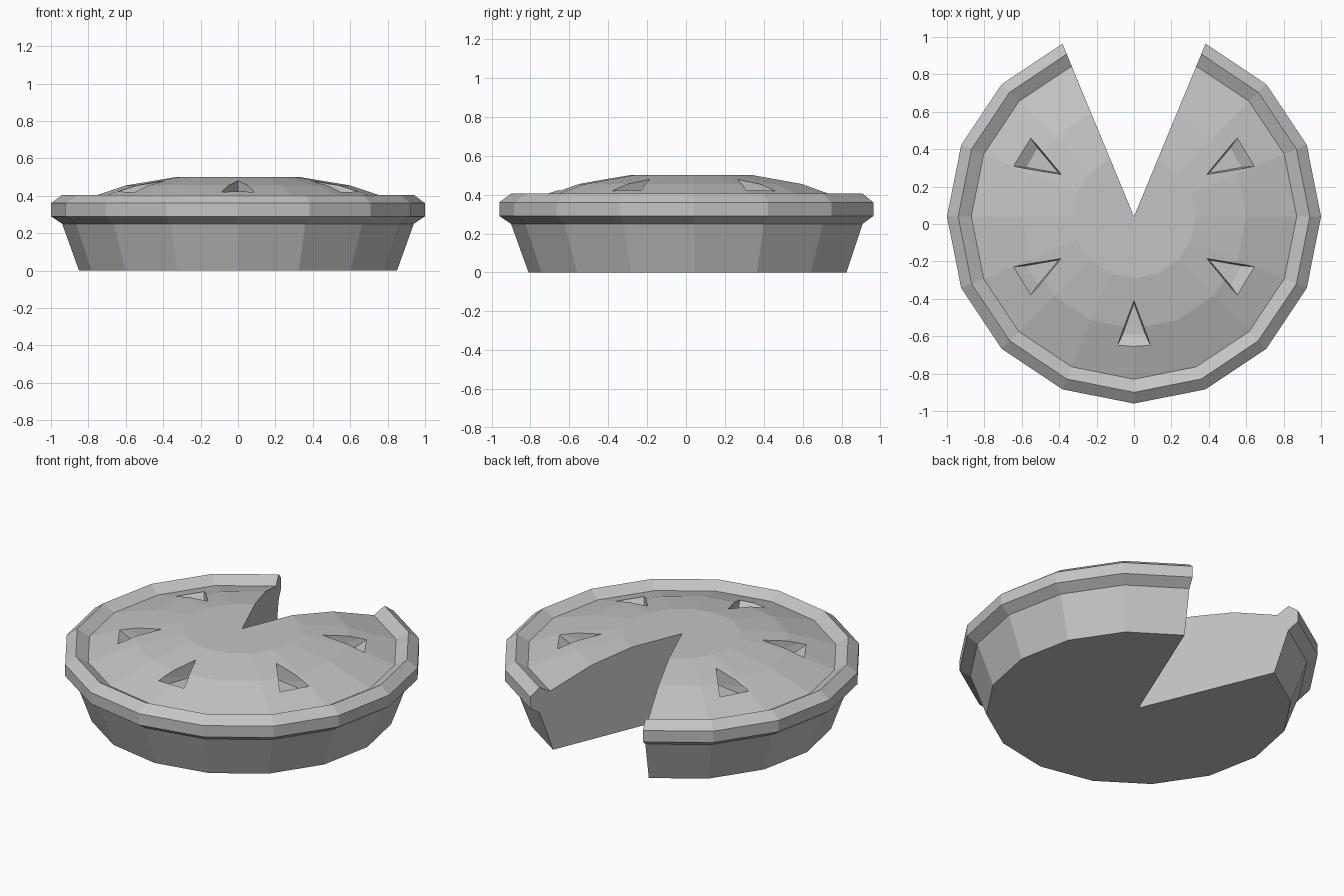
import bpy, bmesh
from math import radians, cos, sin
from mathutils import Vector, Matrix

if "Cube" in bpy.data.objects:
    bpy.data.objects.remove(bpy.data.objects["Cube"])

CENTRE = Vector((0, 0.04, 0))
SIDES = 16
CUT_SIDES = 2          # sides missing where the slice was taken


def make_object(name, bm):
    bmesh.ops.recalc_face_normals(bm, faces=bm.faces)
    mesh = bpy.data.meshes.new(name)
    bm.to_mesh(mesh)
    bm.free()
    obj = bpy.data.objects.new(name, mesh)
    bpy.context.collection.objects.link(obj)
    return obj


# Material
grey = bpy.data.materials.new("plain_grey")
grey.use_nodes = True
colour = (0.55, 0.55, 0.55, 1)
grey.diffuse_color = colour
grey.node_tree.nodes["Principled BSDF"].inputs["Base Color"].default_value = colour

# Pie: dish, rim and domed crust turned around the axis, with a slice missing
profile = [(0.85, 0), (0.94, 0.25), (1, 0.29), (1, 0.36), (0.94, 0.405),
           (0.87, 0.365), (0.6, 0.455), (0.33, 0.5)]
bm = bmesh.new()
bottom = bm.verts.new(CENTRE)
top = bm.verts.new(CENTRE + Vector((0, 0, 0.5)))
step = 360 / SIDES
rings = []
for i in range(SIDES - CUT_SIDES + 1):
    a = radians(90 + step * (CUT_SIDES / 2 + i))
    rings.append([bottom]
                 + [bm.verts.new(CENTRE + Vector((r * cos(a), r * sin(a), z))) for r, z in profile]
                 + [top])
for a, b in zip(rings, rings[1:]):
    for j in range(len(a) - 1):
        corners = [a[j], b[j], b[j + 1], a[j + 1]]
        bm.faces.new(list(dict.fromkeys(corners)))
for end in (rings[0], rings[-1]):
    bm.faces.new(end)
pie = make_object("pie", bm)
pie.data.materials.append(grey)

# Steam vents: tapered triangular pits, five of six places around the crust
opening = [Vector(p) for p in ((0.45, 0, 0.48), (0.695, 0.09, 0.424), (0.695, -0.09, 0.424))]
floor = [Vector(p) for p in ((0.465, 0, 0.385), (0.63, 0.06, 0.385), (0.63, -0.06, 0.385))]
bm = bmesh.new()
for angle in (-90, -30, 30, 150, 210):
    turn = Matrix.Translation(CENTRE) @ Matrix.Rotation(radians(angle), 4, 'Z')
    points = floor + [f.lerp(o, 1.8) for f, o in zip(floor, opening)]
    bmesh.ops.convex_hull(bm, input=[bm.verts.new(turn @ p) for p in points])
vents = make_object("vent_cutter", bm)
vents.data.materials.append(grey)
vents.hide_render = True

cut = pie.modifiers.new("vents", 'BOOLEAN')
cut.operation = 'DIFFERENCE'
cut.solver = 'EXACT'
cut.object = vents
bpy.context.view_layer.objects.active = pie
bpy.ops.object.modifier_apply(modifier=cut.name)
bpy.data.objects.remove(vents)
